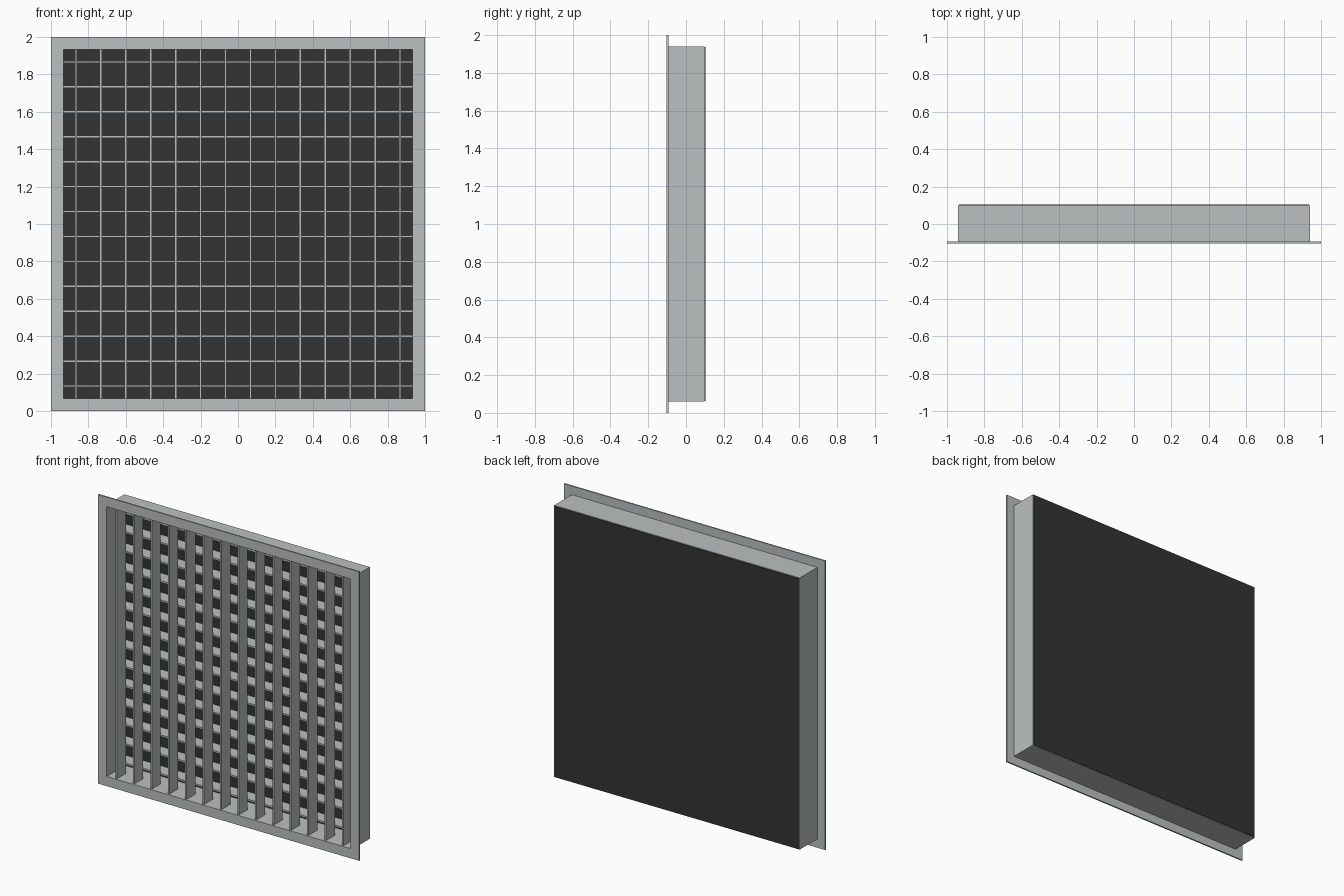
import bpy
import bmesh

if "Cube" in bpy.data.objects:
    bpy.data.objects.remove(bpy.data.objects["Cube"])


def material(name, colour):
    m = bpy.data.materials.new(name)
    m.diffuse_color = (*colour, 1)
    m.use_nodes = True
    m.node_tree.nodes["Principled BSDF"].inputs["Base Color"].default_value = m.diffuse_color
    return m


grey = material("grey metal", (0.50, 0.53, 0.53))
dark = material("dark backing", (0.034, 0.034, 0.034))


def finish(name, bm, mat):
    mesh = bpy.data.meshes.new(name)
    bmesh.ops.recalc_face_normals(bm, faces=bm.faces)
    bm.to_mesh(mesh)
    bm.free()
    mesh.materials.append(mat)
    ob = bpy.data.objects.new(name, mesh)
    bpy.context.collection.objects.link(ob)
    return ob


def box(name, lo, hi, mat):
    bm = bmesh.new()
    bmesh.ops.create_cube(bm, size=1)
    for v in bm.verts:
        v.co = [(a + b) / 2 + c * (b - a) for a, b, c in zip(lo, hi, v.co)]
    return finish(name, bm, mat)


def square_ring(name, outer, inner, y0, y1, mat):
    """Square frame around the y axis, centred at z = 1."""
    bm = bmesh.new()
    signs = ((-1, -1), (1, -1), (1, 1), (-1, 1))
    profile = ((outer, y0), (outer, y1), (inner, y1), (inner, y0))
    loops = [[bm.verts.new((sx * r, y, 1 + sz * r)) for sx, sz in signs]
             for r, y in profile]
    for i in range(4):
        a, b = loops[i], loops[(i + 1) % 4]
        for j in range(4):
            k = (j + 1) % 4
            bm.faces.new((a[j], a[k], b[k], b[j]))
    return finish(name, bm, mat)


OPEN = 0.933   # half width of the opening
HALF = 0.006   # half thickness of a blade
PITCH = 2 / 15

# Face flange and the duct collar behind it
square_ring("face_flange", 1.0, OPEN, -0.103, -0.093, grey)
square_ring("duct_collar", 0.94, OPEN, -0.093, 0.099, grey)

# Dark rear panel
box("rear_panel", (-0.936, 0.097, 0.064), (0.936, 0.103, 1.936), dark)

# Upright blades in front, level blades behind them
for i in range(14):
    c = (i - 6.5) * PITCH
    box(f"upright_blade_{i + 1}", (c - HALF, -0.093, 1 - OPEN),
        (c + HALF, 0.002, 1 + OPEN), grey)
    box(f"level_blade_{i + 1}", (-OPEN, 0.002, 1 + c - HALF),
        (OPEN, 0.096, 1 + c + HALF), grey)
